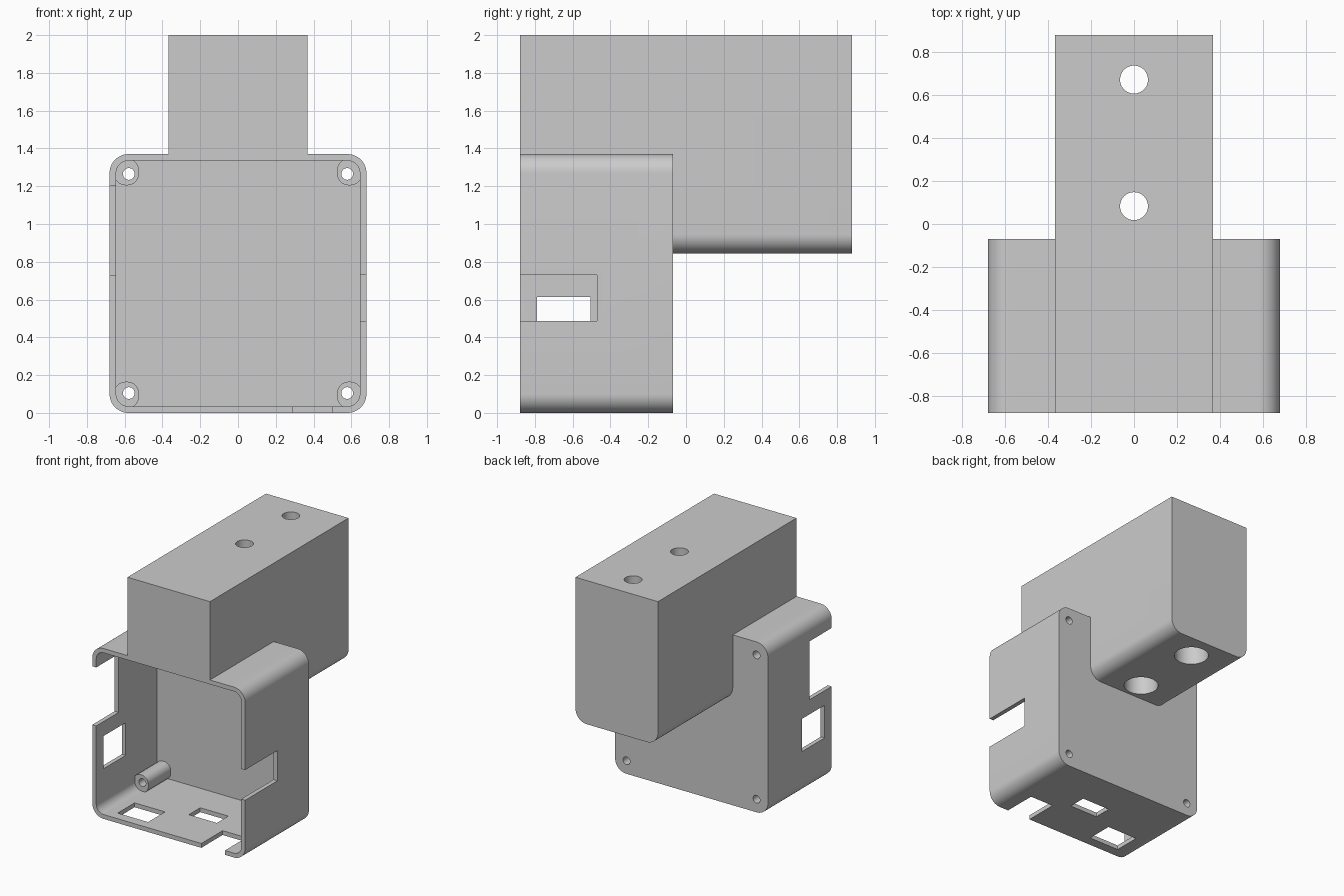
import bpy
import bmesh
import math
from mathutils import Matrix, Vector

start = bpy.data.objects.get("Cube")
if start:
    bpy.data.objects.remove(start, do_unlink=True)

grey = bpy.data.materials.new("plain_grey")
grey.use_nodes = True
colour = (0.6, 0.6, 0.6, 1)
grey.diffuse_color = colour
grey.node_tree.nodes["Principled BSDF"].inputs["Base Color"].default_value = colour

# Overall sizes
FRONT, BACK, REAR = -0.88, -0.07, 0.88
HALF, TOP, WALL = 0.68, 1.37, 0.035
BLOCK_HALF, BLOCK_BOTTOM = 0.367, 0.845


def add_object(name, bm):
    bmesh.ops.recalc_face_normals(bm, faces=bm.faces)
    mesh = bpy.data.meshes.new(name)
    bm.to_mesh(mesh)
    bm.free()
    mesh.materials.append(grey)
    obj = bpy.data.objects.new(name, mesh)
    bpy.context.collection.objects.link(obj)
    return obj


def prism(name, x, y, z, bottom=0, top=0, steps=12):
    """Box along y whose bottom and top corners can be rounded."""
    corners = [(x[1], z[1], top, 0), (x[0], z[1], top, 1),
               (x[0], z[0], bottom, 2), (x[1], z[0], bottom, 3)]
    outline = []
    for cx, cz, r, quarter in corners:
        sx = -1 if quarter in (0, 3) else 1
        sz = -1 if quarter in (0, 1) else 1
        for i in range(steps + 1 if r else 1):
            a = (quarter + i / steps) * math.pi / 2
            if r:
                outline.append((cx + r * (sx + math.cos(a)), cz + r * (sz + math.sin(a))))
            else:
                outline.append((cx, cz))
    bm = bmesh.new()
    face = bm.faces.new([bm.verts.new((px, y[0], pz)) for px, pz in outline])
    new = bmesh.ops.extrude_face_region(bm, geom=[face])["geom"]
    bmesh.ops.translate(bm, vec=(0, y[1] - y[0], 0),
                        verts=[v for v in new if isinstance(v, bmesh.types.BMVert)])
    return add_object(name, bm)


def rod(name, start, end, radius):
    a, b = Vector(start), Vector(end)
    turn = (b - a).to_track_quat('Z', 'Y').to_matrix().to_4x4()
    bm = bmesh.new()
    bmesh.ops.create_cone(bm, cap_ends=True, segments=48, radius1=radius, radius2=radius,
                          depth=(b - a).length,
                          matrix=Matrix.Translation((a + b) / 2) @ turn)
    return add_object(name, bm)


def combine(target, tool, operation):
    tool.hide_render = True
    mod = target.modifiers.new(operation, 'BOOLEAN')
    mod.operation, mod.object, mod.solver = operation, tool, 'EXACT'
    bpy.context.view_layer.objects.active = target
    bpy.ops.object.modifier_apply(modifier=mod.name)
    bpy.data.objects.remove(tool, do_unlink=True)


# Case body and the mounting block that hooks over it
case = prism("case_with_mounting_block", (-HALF, HALF), (FRONT, BACK), (0, TOP), 0.1, 0.1)
block_x = (-BLOCK_HALF, BLOCK_HALF)
block = prism("mounting_block", block_x, (BACK - 0.015, REAR), (BLOCK_BOTTOM, 2), 0.1)
combine(block, prism("block_front", block_x, (FRONT, 0), (TOP - 0.02, 2)), 'UNION')
combine(case, block, 'UNION')

# Open cavity
inner = HALF - WALL
combine(case, prism("cavity", (-inner, inner), (FRONT - 0.1, BACK - WALL),
                    (WALL, TOP - WALL), 0.065, 0.065), 'DIFFERENCE')

# Corner screw posts with through holes
for side in (-1, 1):
    for upper in (False, True):
        xs = sorted((side * 0.525, side * 0.655))
        zs = (TOP - 0.165, TOP - 0.025) if upper else (0.025, 0.165)
        combine(case, prism("screw_post", xs, (-0.39, BACK - 0.015), zs, 0.06, 0.06), 'UNION')
        hx, hz = side * 0.578, TOP - 0.105 if upper else 0.105
        combine(case, rod("post_hole", (hx, -0.6, hz), (hx, 0, hz), 0.031), 'DIFFERENCE')

# Connector openings: x, y and z ranges
openings = {
    "left_notch": ((0.6, 0.75), (-1, -0.47), (0.487, 0.73)),
    "right_notch": ((-0.75, -0.6), (-1, -0.595), (0.73, 1.2)),
    "right_window": ((-0.75, -0.6), (-0.79, -0.505), (0.35, 0.613)),
    "floor_notch": ((0.29, 0.5), (-1, -0.61), (-0.1, 0.08)),
    "floor_large_window": ((-0.51, -0.24), (-0.8, -0.585), (-0.1, 0.08)),
    "floor_small_window": ((-0.07, 0.18), (-0.525, -0.38), (-0.1, 0.08)),
}
for name, (x, y, z) in openings.items():
    combine(case, prism(name, x, y, z), 'DIFFERENCE')

# Mounting screw holes with wide pockets from below
for y in (0.083, 0.672):
    combine(case, rod("screw_hole", (0, y, 0.7), (0, y, 2.1), 0.065), 'DIFFERENCE')
    combine(case, rod("screw_pocket", (0, y, 0.7), (0, y, 1.75), 0.128), 'DIFFERENCE')

# Smooth rounded corners, keep edges sharp
bpy.ops.object.select_all(action='DESELECT')
case.select_set(True)
bpy.context.view_layer.objects.active = case
bpy.ops.object.shade_smooth_by_angle(angle=math.radians(30))
